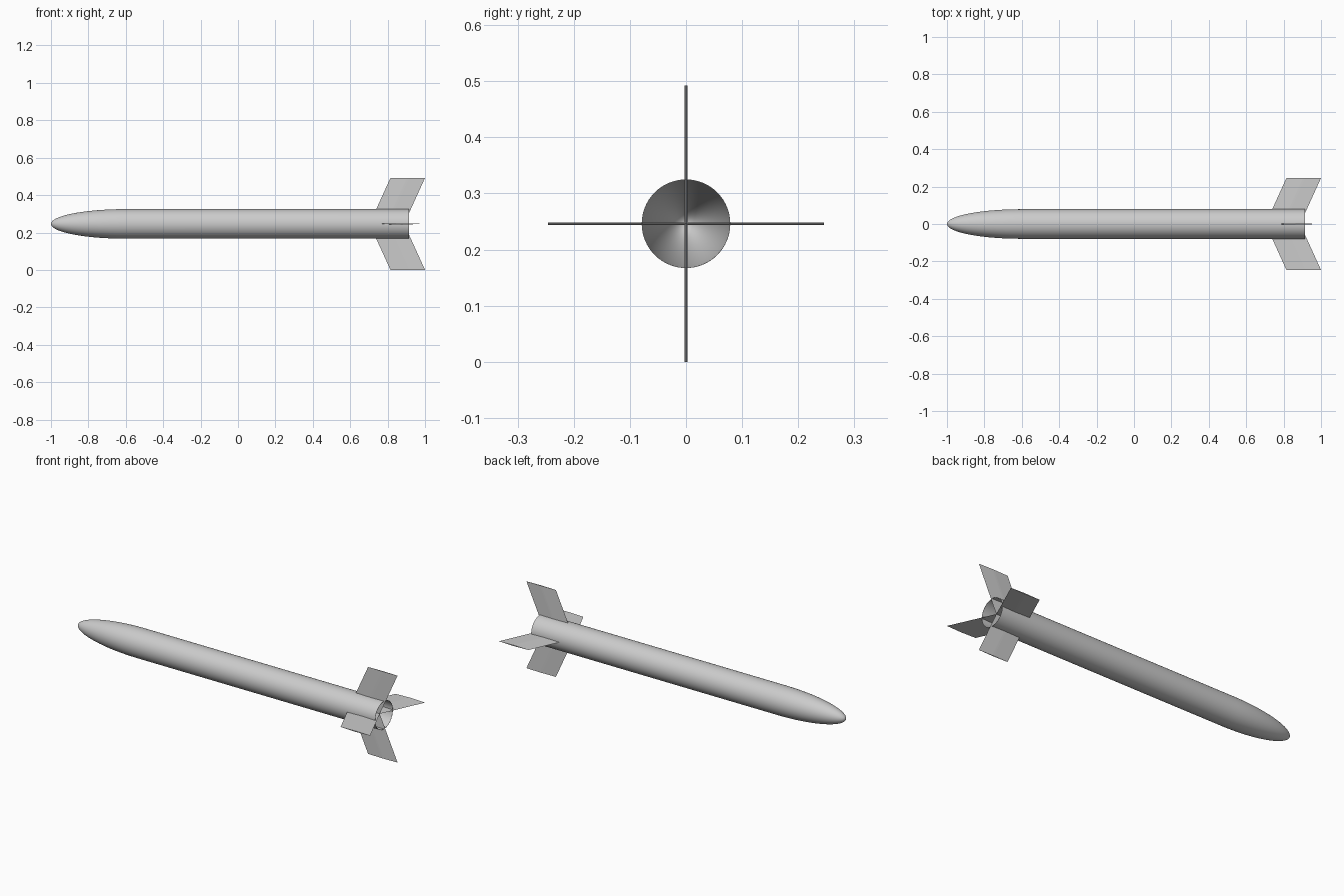
import bpy, bmesh, math
from mathutils import Matrix, Vector

cube = bpy.data.objects.get("Cube")
if cube:
    bpy.data.objects.remove(cube, do_unlink=True)

AXIS_Z = 0.246      # height of the body axis
RADIUS = 0.079
SHOULDER = -0.6     # where the nose meets the tube
TAIL = 0.915
SEGMENTS = 64

grey = bpy.data.materials.new("light grey")
grey.use_nodes = True
grey.diffuse_color = (0.6, 0.6, 0.6, 1)
grey.node_tree.nodes["Principled BSDF"].inputs["Base Color"].default_value = (0.6, 0.6, 0.6, 1)


def make_object(name, bm):
    bmesh.ops.recalc_face_normals(bm, faces=bm.faces)
    mesh = bpy.data.meshes.new(name)
    bm.to_mesh(mesh)
    bm.free()
    mesh.materials.append(grey)
    obj = bpy.data.objects.new(name, mesh)
    bpy.context.collection.objects.link(obj)
    bpy.ops.object.select_all(action="DESELECT")
    obj.select_set(True)
    bpy.context.view_layer.objects.active = obj
    bpy.ops.object.shade_smooth_by_angle(angle=math.radians(35))
    return obj


def lathe(name, profile):
    """Spin an (x, radius) profile around the body axis."""
    bm = bmesh.new()
    verts = [bm.verts.new((x, 0, r)) for x, r in profile]
    edges = [bm.edges.new(pair) for pair in zip(verts, verts[1:])]
    bmesh.ops.spin(bm, geom=verts + edges, cent=(0, 0, 0), axis=(1, 0, 0),
                   angle=math.tau, steps=SEGMENTS)
    bmesh.ops.remove_doubles(bm, verts=bm.verts, dist=1e-5)
    bmesh.ops.translate(bm, verts=bm.verts, vec=(0, 0, AXIS_Z))
    return make_object(name, bm)


def nose_curve(radius, length, steps=24):
    """Half-ellipse from the tip back to the shoulder."""
    angles = [math.pi / 2 * i / steps for i in range(steps + 1)]
    return [(SHOULDER - length * math.cos(a), radius * math.sin(a)) for a in angles]


# Hollow body: outer skin back to the tail, then the inner wall to the nose
outer = nose_curve(RADIUS, 0.4) + [(TAIL, RADIUS)]
inner = nose_curve(RADIUS - 0.001, 0.395) + [(TAIL, RADIUS - 0.001)]
lathe("body", outer + inner[::-1])

# Swept fins with a thin faceted section, running in to the axis
SECTION = [(0, 0), (0.48, 1), (0.54, 1), (1, 0), (0.54, -1), (0.48, -1)]
CHORD = 0.185
HALF_THICKNESS = 0.0024


def fin(name, angle):
    bm = bmesh.new()
    rings = []
    for lead, height in ((0.703, 0), (0.815, AXIS_Z)):
        rings.append([bm.verts.new((lead + CHORD * u, HALF_THICKNESS * t, height))
                      for u, t in SECTION])
    root, tip = rings
    bm.faces.new(root)
    bm.faces.new(tip)
    for i in range(len(SECTION)):
        j = (i + 1) % len(SECTION)
        bm.faces.new((root[i], root[j], tip[j], tip[i]))
    turn = Matrix.Translation(Vector((0, 0, AXIS_Z))) @ Matrix.Rotation(angle, 4, "X")
    bmesh.ops.transform(bm, matrix=turn, verts=bm.verts)
    obj = make_object(name, bm)
    for poly in obj.data.polygons:
        poly.use_smooth = False


for i, side in enumerate(("upper", "front", "lower", "back")):
    fin(side + "_fin", i * math.pi / 2)
